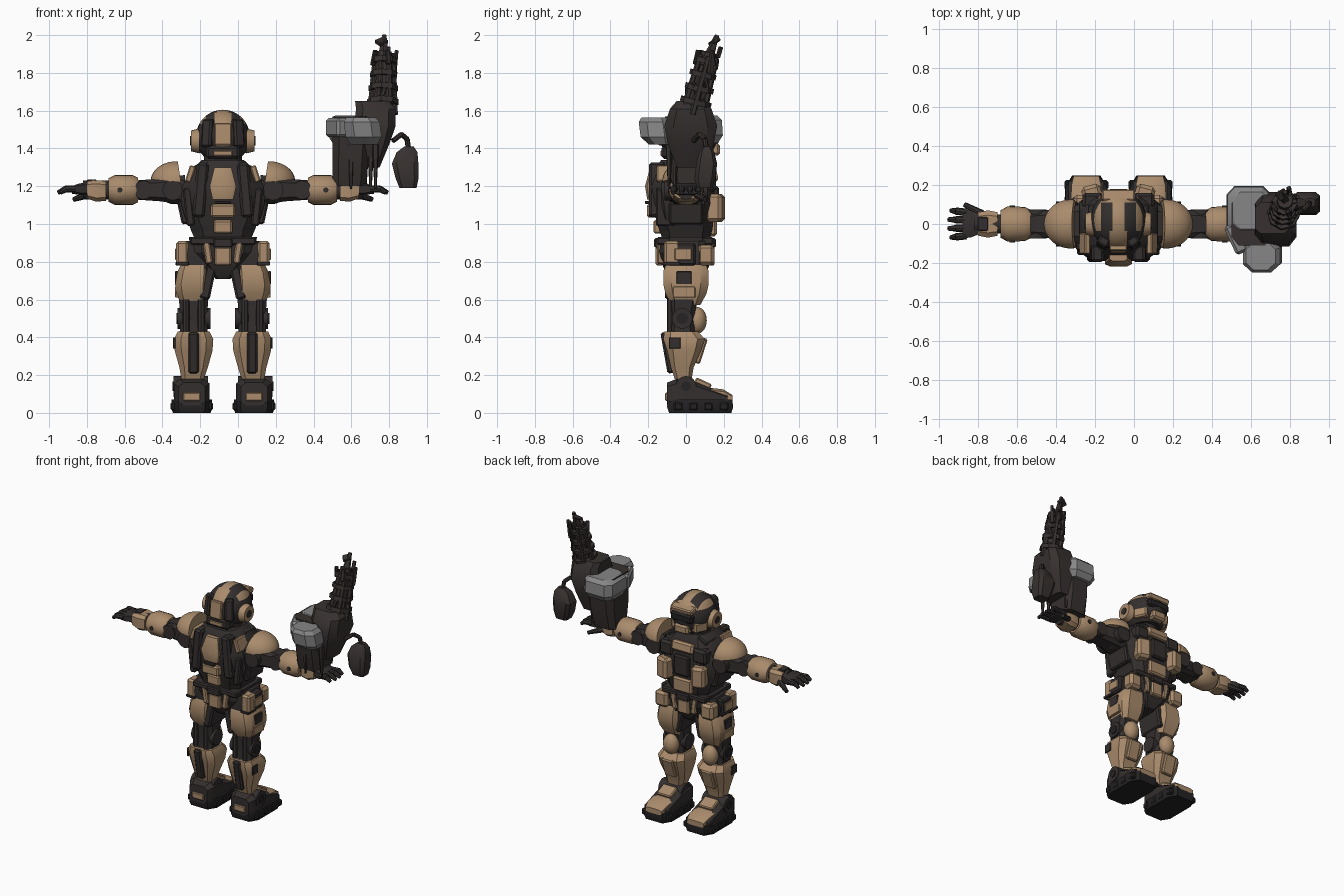
import bpy
import bmesh
import random
from math import cos, sin, pi, radians
from mathutils import Vector, Matrix, Euler

BODY_X = -0.08          # the body stands off-centre, balanced by the raised weapon
random.seed(4)

start_cube = bpy.data.objects.get("Cube")
if start_cube:
    bpy.data.objects.remove(start_cube, do_unlink=True)


def material(name, color):
    mat = bpy.data.materials.new(name)
    mat.use_nodes = True
    mat.diffuse_color = (*color, 1)
    mat.node_tree.nodes["Principled BSDF"].inputs["Base Color"].default_value = (*color, 1)
    return mat


TAN = material("tan armour", (.40, .26, .15))
DARK = material("dark undersuit", (.033, .028, .027))
SOLE = material("black rubber", (.018, .016, .016))
GUN = material("weapon brown", (.038, .031, .029))
GREY = material("worn grey metal", (.24, .24, .24))


# ---- helpers ----
def place(bm, name, mats):
    bmesh.ops.recalc_face_normals(bm, faces=bm.faces)
    mesh = bpy.data.meshes.new(name)
    bm.to_mesh(mesh)
    for mat in mats:
        mesh.materials.append(mat)
    obj = bpy.data.objects.new(name, mesh)
    obj.location.x = BODY_X
    bpy.context.collection.objects.link(obj)
    bpy.ops.object.select_all(action='DESELECT')
    bpy.context.view_layer.objects.active = obj
    obj.select_set(True)
    bpy.ops.object.shade_smooth_by_angle(angle=radians(32))


def finish(bm, name, mats, both=False):
    """Place a part, or a mirrored left and right pair of it."""
    mats = mats if isinstance(mats, list) else [mats]
    place(bm, "left_" + name if both else name, mats)
    if both:
        bmesh.ops.scale(bm, vec=(-1, 1, 1), verts=bm.verts)
        place(bm, "right_" + name, mats)
    bm.free()


def loft(name, mat, axis, rings, both=False, sides=8, cut=.35):
    """Skin rings (position, centre u, centre v, half u, half v) along an axis."""
    if sides == 8:
        k = 1 - cut
        shape = [(1, -k), (1, k), (k, 1), (-k, 1), (-1, k), (-1, -k), (-k, -1), (k, -1)]
    else:
        shape = [(cos(2 * pi * i / sides), sin(2 * pi * i / sides)) for i in range(sides)]
    order = {'x': lambda a, u, v: (a, u, v), 'y': lambda a, u, v: (u, a, v),
             'z': lambda a, u, v: (u, v, a)}[axis]
    bm = bmesh.new()
    loops = [[bm.verts.new(order(a, cu + u * hu, cv + v * hv)) for u, v in shape]
             for a, cu, cv, hu, hv in rings]
    for low, high in zip(loops, loops[1:]):
        for i in range(sides):
            j = (i + 1) % sides
            bm.faces.new((low[i], low[j], high[j], high[i]))
    bm.faces.new(loops[0])
    bm.faces.new(loops[-1])
    finish(bm, name, mat, both)


def box(name, mat, centre, half, both=False, tilt=(0, 0, 0)):
    """Bevelled block."""
    bm = bmesh.new()
    bmesh.ops.create_cube(bm, size=2)
    bmesh.ops.scale(bm, vec=half, verts=bm.verts)
    bmesh.ops.bevel(bm, geom=bm.edges[:], offset=min(half) * .4, segments=1, affect='EDGES')
    turn = Euler([radians(a) for a in tilt]).to_matrix().to_4x4()
    bm.transform(Matrix.Translation(centre) @ turn)
    finish(bm, name, mat, both)


def rod(name, mat, start, end, r1, r2=None, both=False, sides=16):
    start, end = Vector(start), Vector(end)
    bm = bmesh.new()
    bmesh.ops.create_cone(bm, cap_ends=True, segments=sides, radius1=r1,
                          radius2=r1 if r2 is None else r2, depth=(end - start).length)
    turn = (end - start).to_track_quat('Z', 'Y').to_matrix().to_4x4()
    bm.transform(Matrix.Translation((start + end) / 2) @ turn)
    finish(bm, name, mat, both)


def ball(name, mats, centre, radii, both=False, trims=(), seams=(), rule=None):
    """Ellipsoid trimmed by planes (point, kept side) and coloured by a rule between seams."""
    bm = bmesh.new()
    bmesh.ops.create_uvsphere(bm, u_segments=32, v_segments=20, radius=1)
    bmesh.ops.scale(bm, vec=radii, verts=bm.verts)
    bmesh.ops.translate(bm, vec=centre, verts=bm.verts)
    for point, side in [*trims, *seams]:
        trim = (point, side) in trims
        cut = bmesh.ops.bisect_plane(bm, geom=bm.verts[:] + bm.edges[:] + bm.faces[:],
                                     plane_co=point, plane_no=side, clear_inner=trim)
        if trim:
            bmesh.ops.contextual_create(bm, geom=[e for e in cut['geom_cut']
                                                  if isinstance(e, bmesh.types.BMEdge)])
    if rule:
        for face in bm.faces:
            face.material_index = rule(face.calc_center_median())
    finish(bm, name, mats, both)


# ---- feet ----
loft("sole", SOLE, 'z', [(0, .165, .075, .1, .165), (.03, .165, .075, .11, .175),
                         (.07, .165, .075, .106, .17)], True)
loft("boot", DARK, 'y', [(-.1, .165, .1, .07, .06), (-.05, .165, .11, .095, .07),
                         (.06, .165, .1, .09, .06), (.22, .165, .065, .09, .03)], True)
loft("toe_cap", TAN, 'y', [(.1, .165, .1, .076, .036), (.2, .165, .09, .076, .034),
                           (.247, .165, .075, .065, .018)], True)
box("instep_plate", TAN, (.165, .09, .155), (.055, .045, .016), True, (-25, 0, 0))
box("heel_plate", TAN, (.165, -.098, .085), (.045, .012, .022), True)
rod("ankle_disc", DARK, (.08, 0, .14), (.262, 0, .14), .055, both=True)
rod("ankle_bolt", SOLE, (.262, 0, .14), (.268, 0, .14), .025, both=True)
for i in range(4):
    box(f"tread_{i}", SOLE, (.165, -.04 + i * .08, .035), (.113, .025, .022), True)

# ---- shins and knees ----
loft("shin", TAN, 'z', [(.18, .16, -.015, .06, .045), (.24, .155, -.02, .075, .06),
                        (.33, .155, -.01, .1, .09), (.39, .155, -.01, .104, .11),
                        (.43, .155, -.025, .085, .09)], True)
box("calf_stripe", DARK, (.155, -.092, .32), (.028, .025, .11), True, (10, 0, 0))
box("shin_vent", DARK, (.257, -.06, .37), (.006, .03, .03), True)
box("shin_ridge", TAN, (.155, .075, .33), (.045, .02, .07), True, (-18, 0, 0))
loft("knee", DARK, 'z', [(.4, .155, -.02, .075, .07), (.5, .155, -.02, .07, .06),
                         (.63, .155, -.01, .08, .08)], True)
rod("knee_joint", DARK, (.065, -.02, .5), (.24, -.02, .5), .055, both=True)
rod("knee_bolt", SOLE, (.23, -.02, .5), (.246, -.02, .5), .03, both=True)
ball("kneecap", TAN, (.155, .06, .49), (.055, .05, .07), True)
for x in (.115, .195):
    rod("knee_tendon", DARK, (x, -.08, .42), (x, -.08, .6), .02, both=True, sides=8)

# ---- thighs ----
loft("thigh", TAN, 'z', [(.57, .155, 0, .065, .075), (.63, .16, 0, .085, .108),
                         (.68, .163, 0, .09, .12), (.75, .155, 0, .085, .12),
                         (.8, .145, 0, .07, .1)], True)
loft("hip", DARK, 'z', [(.76, .14, 0, .082, .105), (.84, .14, 0, .09, .11),
                        (.91, .13, 0, .07, .1)], True)
box("inner_thigh", DARK, (.078, -.01, .7), (.028, .1, .1), True, (0, -12, 0))
box("thigh_slot", DARK, (.246, -.01, .715), (.008, .04, .035), True)
box("thigh_panel", TAN, (.243, -.01, .64), (.01, .06, .03), True)
box("side_holster", DARK, (.222, -.015, .84), (.025, .065, .06), True)
box("holster_flap", TAN, (.246, -.015, .84), (.008, .045, .03), True)
box("rear_pouch", TAN, (.215, -.075, .845), (.033, .042, .065), True)
box("rear_pouch_strap", DARK, (.215, -.075, .79), (.035, .045, .01), True)
box("front_pouch", TAN, (.18, .105, .835), (.05, .045, .055), True)

# ---- pelvis and waist ----
loft("pelvis", DARK, 'z', [(.71, 0, 0, .04, .08), (.77, 0, 0, .1, .12),
                           (.85, 0, 0, .17, .14), (.93, 0, 0, .18, .135)])
box("belt", DARK, (0, -.005, .91), (.175, .15, .02))
for side, y in (("rear", -.14), ("front", .13)):
    box(side + "_belt_plate", TAN, (0, y, .83), (.045, .022, .05))
    box(side + "_buckle", DARK, (0, y * 1.08, .9), (.05, .018, .025))
    box(side + "_hip_strip", TAN, (.08, y * .95, .85), (.018, .02, .06), True, (0, 8, 0))
loft("abdomen", DARK, 'z', [(.9, 0, 0, .14, .12), (.97, 0, 0, .17, .14), (1.06, 0, 0, .2, .15)])
box("belly_plate", TAN, (0, .135, .985), (.075, .028, .05))
box("loin_plate", TAN, (0, -.15, .985), (.05, .022, .035))

# ---- chest ----
loft("chest", DARK, 'z', [(.96, 0, -.01, .16, .13), (1.03, 0, -.01, .2, .15),
                          (1.11, 0, -.01, .222, .165), (1.2, 0, -.02, .215, .17),
                          (1.28, 0, -.02, .175, .155), (1.34, 0, -.02, .11, .11)])
loft("back_plate", TAN, 'z', [(1.13, 0, -.18, .055, .025), (1.2, 0, -.185, .07, .032),
                              (1.3, 0, -.165, .045, .025)])
box("lower_back_plate", TAN, (0, -.182, 1.07), (.065, .025, .035))
box("back_plate_slot", DARK, (0, -.205, 1.115), (.04, .012, .008))
box("back_pack", DARK, (.118, -.15, 1.18), (.032, .045, .145), True, (0, -5, 0))
box("back_rib", DARK, (.18, -.11, 1.09), (.022, .05, .1), True, (0, 6, 0))
box("back_shoulder_trim", TAN, (.172, -.1, 1.265), (.016, .055, .045), True, (0, -18, 0))
box("side_rib", DARK, (.205, 0, 1.06), (.025, .09, .06), True, (0, 12, 0))
box("upper_chest_plate", TAN, (0, .135, 1.255), (.085, .032, .035), tilt=(12, 0, 0))
box("sternum", DARK, (0, .15, 1.13), (.06, .025, .07))
box("chest_plate", TAN, (.135, .155, 1.085), (.05, .045, .075), True, (0, 0, -15))
box("pectoral", DARK, (.13, .12, 1.22), (.055, .04, .05), True)
box("collar", DARK, (.115, .04, 1.305), (.04, .06, .018), True, (0, 25, 0))
rod("neck", DARK, (0, 0, 1.28), (0, 0, 1.39), .1)


# ---- head ----
def helmet_colour(p):
    """Tan crest, brow band and temple rims round dark panels."""
    if p.y < -.035:
        return 0 if p.z > 1.585 or abs(p.x) < .045 and p.z > 1.41 else 1
    panel = .03 < abs(p.x) < .09 and p.y < .11
    return 1 if panel or p.z < 1.53 else 0


ball("helmet", [TAN, DARK], (0, .02, 1.46), (.143, .155, .145),
     trims=[((0, 0, 1.355), (0, 0, 1))],
     seams=[((x, 0, 0), (1, 0, 0)) for x in (-.09, -.045, -.03, .03, .045, .09)]
     + [((0, y, 0), (0, 1, 0)) for y in (-.035, .11)]
     + [((0, 0, z), (0, 0, 1)) for z in (1.41, 1.53, 1.585)], rule=helmet_colour)
box("nape_guard", DARK, (0, -.08, 1.38), (.09, .05, .035))
box("nape_trim", TAN, (0, -.125, 1.375), (.05, .01, .014))
box("rear_head_plate", TAN, (0, -.128, 1.475), (.045, .014, .06), tilt=(-6, 0, 0))
box("rear_head_panel", DARK, (.078, -.095, 1.48), (.03, .025, .075), True, (-6, 0, 30))
box("brow_plate", TAN, (0, .145, 1.53), (.085, .03, .02), tilt=(-15, 0, 0))
box("visor", SOLE, (0, .145, 1.475), (.085, .03, .03))
box("chin_guard", TAN, (0, .135, 1.395), (.055, .045, .032))
box("cheek_guard", TAN, (.095, .095, 1.41), (.025, .05, .035), True, (0, 0, 25))
rod("ear_disc", TAN, (.125, 0, 1.44), (.168, 0, 1.44), .066, .055, True, 24)
rod("ear_core", DARK, (.16, 0, 1.44), (.173, 0, 1.44), .025, both=True)

# ---- arms ----
ball("shoulder_ball", DARK, (.26, 0, 1.18), (.075, .1, .075), True)
rod("shoulder_joint", DARK, (.265, -.115, 1.18), (.265, .115, 1.18), .055, both=True)
ball("shoulder_pad", TAN, (.245, 0, 1.225), (.138, .126, .107), True,
     trims=[((.3, 0, 1.228), (-.1, 0, 1)), ((.222, 0, 1.22), (1, 0, -.15))])
loft("upper_arm", DARK, 'x', [(.2, 0, 1.18, .1, .08), (.33, 0, 1.18, .075, .06),
                              (.47, 0, 1.18, .06, .05)], True)
rod("elbow_joint", DARK, (.42, -.075, 1.18), (.42, .075, 1.18), .05, both=True)
loft("forearm", TAN, 'x', [(.45, 0, 1.18, .072, .065), (.48, 0, 1.18, .088, .08),
                           (.57, 0, 1.18, .09, .08), (.605, 0, 1.18, .07, .062)],
     True, sides=20)
rod("forearm_bolt", DARK, (.545, -.094, 1.18), (.545, .094, 1.18), .014, both=True)
rod("wrist", DARK, (.59, 0, 1.18), (.74, 0, 1.18), .05, both=True)
loft("gauntlet", TAN, 'x', [(.62, 0, 1.175, .06, .052), (.67, 0, 1.175, .07, .057),
                            (.72, 0, 1.18, .06, .045)], True)
box("gauntlet_slot", DARK, (.695, 0, 1.225), (.026, .035, .01), True)
loft("palm", DARK, 'x', [(.71, 0, 1.185, .05, .034), (.76, 0, 1.185, .07, .03),
                         (.8, 0, 1.18, .072, .02)], True)
for i in range(4):
    y = -.06 + i * .04
    tip = .88 - .012 * abs(i - 1.5)
    rod("finger_base", DARK, (.78, y, 1.185), (.835, y * 1.1, 1.185), .019, both=True, sides=8)
    rod("finger_tip", DARK, (.83, y * 1.1, 1.186), (tip, y * 1.15, 1.165), .018, .011, True, 8)
rod("thumb", DARK, (.7, .05, 1.16), (.79, .1, 1.13), .022, .013, True, 8)

# ---- weapon, held upright in the left hand ----
loft("weapon_side_case", GUN, 'z', [(1.2, .67, .02, .09, .09), (1.35, .675, .02, .095, .125),
                                    (1.57, .685, .02, .105, .13)])
loft("weapon_body", GUN, 'z', [(1.3, .785, .03, .045, .08), (1.42, .8, .025, .08, .12),
                               (1.52, .805, .025, .11, .14), (1.61, .81, .025, .105, .11),
                               (1.65, .79, .03, .09, .08)])
loft("weapon_rear_drum", GREY, 'z', [(1.43, .67, .07, .09, .1), (1.47, .67, .07, .115, .125),
                                     (1.55, .67, .07, .11, .12), (1.575, .68, .07, .085, .095)])
loft("weapon_front_drum", GREY, 'z', [(1.42, .745, -.135, .07, .06), (1.46, .745, -.155, .095, .085),
                                      (1.54, .735, -.165, .095, .085),
                                      (1.565, .73, -.165, .075, .07)], cut=.5)
box("drum_bridge", GREY, (.605, -.075, 1.51), (.035, .08, .05), tilt=(0, 0, 25))
barrel_start, barrel_end = Vector((.845, .035, 1.58)), Vector((.855, .12, 1.91))
rod("barrel_core", GUN, barrel_start, barrel_end, .062, .04, sides=10)
for i in range(6):
    angle = pi * i / 3
    ring = Vector((cos(angle), sin(angle), 0))
    rod(f"barrel_rod_{i}", GUN, barrel_start + ring * .065,
        barrel_end + ring * .048 + Vector((0, 0, random.uniform(-.04, .03))), .018, .014, sides=6)
for i in range(4):
    middle = barrel_start.lerp(barrel_end, .2 + i * .22)
    lean = (barrel_end - barrel_start).normalized() * .014
    rod(f"barrel_band_{i}", GUN, middle - lean, middle + lean, .084 - i * .006, sides=8)
rod("muzzle_spike", GUN, (.85, .12, 1.88), (.855, .165, 2), .03, .012, sides=5)
box("muzzle_shard", GUN, (.84, .15, 1.965), (.028, .025, .012), tilt=(25, -20, 30))
rod("muzzle_prong", GUN, (.9, .13, 1.8), (.92, .14, 1.92), .02, .01, sides=5)

# Ragged shards along the barrel and hanging from the case
for i in range(14):
    spot = barrel_start.lerp(barrel_end, random.random())
    angle = random.uniform(0, 2 * pi)
    spot += Vector((cos(angle), sin(angle), 0)) * .06
    box(f"barrel_shard_{i}", GUN, spot, (.012, .01, random.uniform(.02, .045)),
        tilt=(random.uniform(-25, 25), random.uniform(-25, 25), random.uniform(0, 90)))
for i in range(9):
    x, y = .6 + i * .026, random.uniform(-.1, .1)
    rod(f"hanging_shard_{i}", GUN, (x, y, 1.42), (x, y, random.uniform(1.17, 1.26)),
        .02, .006, sides=5)

# Curved strap and stock
strap = [(.9, .04, 1.44), (.945, .07, 1.475), (.975, .1, 1.45), (.985, .11, 1.38)]
for a, b in zip(strap, strap[1:]):
    rod("stock_strap", GUN, a, b, .014, sides=8)
loft("stock", GUN, 'z', [(1.19, .98, .1, .045, .04), (1.24, .975, .1, .06, .055),
                         (1.32, .965, .11, .07, .055), (1.38, .975, .11, .055, .04),
                         (1.41, .985, .11, .025, .02)])
